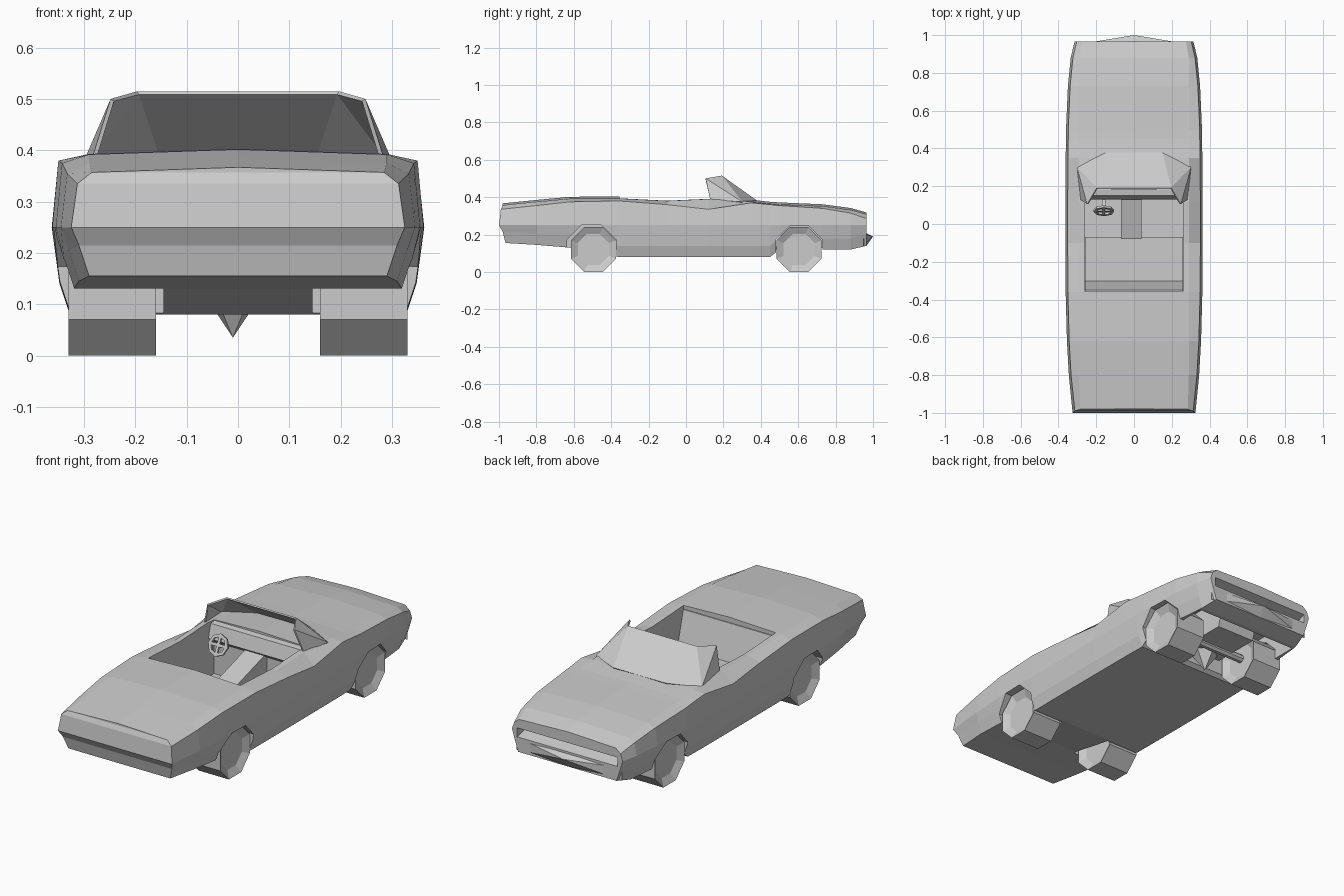
import bpy, bmesh, math
from mathutils import Matrix, Vector

cube = bpy.data.objects.get("Cube")
if cube:
    bpy.data.objects.remove(cube, do_unlink=True)

grey = bpy.data.materials.new("light_grey")
grey.use_nodes = True
grey.diffuse_color = (0.6, 0.6, 0.6, 1)
grey.node_tree.nodes["Principled BSDF"].inputs["Base Color"].default_value = (0.6, 0.6, 0.6, 1)


def finish(name, bm, closed=True):
    if closed:
        bmesh.ops.recalc_face_normals(bm, faces=bm.faces[:])
    mesh = bpy.data.meshes.new(name)
    bm.to_mesh(mesh)
    bm.free()
    mesh.materials.append(grey)
    obj = bpy.data.objects.new(name, mesh)
    bpy.context.scene.collection.objects.link(obj)
    return obj


def prism(name, profile, x0, x1):
    """Extrude a (y, z) profile across x."""
    bm = bmesh.new()
    a = [bm.verts.new((x0, y, z)) for y, z in profile]
    b = [bm.verts.new((x1, y, z)) for y, z in profile]
    bm.faces.new(a)
    bm.faces.new(b[::-1])
    n = len(a)
    for i in range(n):
        bm.faces.new((a[i], a[(i + 1) % n], b[(i + 1) % n], b[i]))
    return finish(name, bm)


def rect(y0, y1, z0, z1):
    return [(y0, z0), (y1, z0), (y1, z1), (y0, z1)]


def octagon(y, z, apothem):
    r = apothem / math.cos(math.pi / 8)
    angles = [math.pi / 8 + i * math.pi / 4 for i in range(8)]
    return [(y + r * math.cos(t), z + r * math.sin(t)) for t in angles]


def cut(target, cutter):
    mod = target.modifiers.new("cut", 'BOOLEAN')
    mod.operation = 'DIFFERENCE'
    mod.solver = 'EXACT'
    mod.object = cutter
    cutter.hide_render = True
    bpy.context.view_layer.update()
    bpy.context.view_layer.objects.active = target
    bpy.ops.object.modifier_apply(modifier=mod.name)
    bpy.data.objects.remove(cutter, do_unlink=True)


# Body shell: y, half width, underside, shoulder height, deck height
stations = [
    (-0.98, 0.325, 0.155, 0.335, 0.357),
    (-0.80, 0.345, 0.145, 0.355, 0.375),
    (-0.62, 0.355, 0.13, 0.375, 0.392),
    (-0.36, 0.362, 0.08, 0.38, 0.393),
    (-0.10, 0.363, 0.08, 0.36, 0.38),
    (0.12, 0.363, 0.08, 0.335, 0.39),
    (0.35, 0.362, 0.08, 0.37, 0.376),
    (0.45, 0.36, 0.08, 0.36, 0.365),
    (0.50, 0.36, 0.12, 0.355, 0.362),
    (0.73, 0.35, 0.12, 0.34, 0.352),
    (0.88, 0.335, 0.12, 0.315, 0.332),
    (0.965, 0.315, 0.14, 0.285, 0.308),
]
bm = bmesh.new()
rings = []
for k, (y, w, zb, zs, zt) in enumerate(stations):
    half = [(w - 0.035, zb), (w - 0.015, zb + 0.06), (w, 0.25),
            (w - 0.012, zs), (min(0.29, w - 0.04), zt)]
    bulge = [0.015, 0, -0.02, -0.01, 0] if k == 0 else [0] * 5
    right = [bm.verts.new((x, y + d, z)) for (x, z), d in zip(half, bulge)]
    left = [bm.verts.new((-x, y + d, z)) for (x, z), d in zip(half, bulge)]
    top = bm.verts.new((0, y, zt + 0.01))
    rings.append(right + [top] + left[::-1])
for a, b in zip(rings, rings[1:]):
    n = len(a)
    for i in range(n):
        bm.faces.new((a[i], a[(i + 1) % n], b[(i + 1) % n], b[i]))
for ring in (rings[0], rings[-1]):
    for i in range(4):
        bm.faces.new((ring[i], ring[i + 1], ring[9 - i], ring[10 - i]))
    bm.faces.new((ring[4], ring[5], ring[6]))
body = finish("body_shell", bm)

# Openings: cockpit, engine bay, grille slot and wheel arches
cut(body, prism("cockpit_cutter", rect(-0.355, 0.18, 0.11, 0.7), -0.262, 0.262))
cut(body, prism("bay_cutter", rect(0.47, 0.86, -0.1, 0.28), -0.295, 0.295))
cut(body, prism("grille_cutter", [(0.885, 0.235), (1.05, 0.29), (1.05, 0.195)], -0.285, 0.285))
for side in (-1, 1):
    for y, apothem in ((-0.505, 0.13), (0.605, 0.125)):
        cut(body, prism("arch_cutter", octagon(y, 0.12, apothem), side * 0.145, side * 0.5))

# Pointed front bumper
bm = bmesh.new()
rows = [[(-0.3, 0.95, z), (0, 0.95 + d, z), (0.3, 0.95, z)]
        for z, d in ((0.14, 0.015), (0.19, 0.05), (0.205, 0.02))]
for row in rows:
    for p in row:
        bm.verts.new(p)
bmesh.ops.convex_hull(bm, input=bm.verts[:])
finish("front_bumper", bm)

# Wheels with dished sides
for label, y, r in (("rear", -0.495, 0.12), ("front", 0.605, 0.12)):
    for side_name, side in (("left", -1), ("right", 1)):
        bm = bmesh.new()
        bmesh.ops.create_cone(bm, cap_ends=True, segments=8, radius1=r / math.cos(math.pi / 8),
                              radius2=r / math.cos(math.pi / 8), depth=0.17)
        bmesh.ops.rotate(bm, verts=bm.verts[:], matrix=Matrix.Rotation(math.pi / 8, 3, 'Z'))
        caps = [f for f in bm.faces if abs(f.normal.z) > 0.9]
        bmesh.ops.inset_individual(bm, faces=caps, thickness=0.04, depth=-0.02)
        bmesh.ops.rotate(bm, verts=bm.verts[:], matrix=Matrix.Rotation(math.pi / 2, 3, 'Y'))
        bmesh.ops.translate(bm, verts=bm.verts[:], vec=(side * 0.245, y, r))
        finish(label + "_wheel_" + side_name, bm)

# Running gear
prism("front_axle", octagon(0.605, 0.13, 0.02), -0.2, 0.2)
prism("engine_block", [(0.52, 0.13), (0.78, 0.13), (0.82, 0.285), (0.49, 0.285)], -0.11, 0.11)
bm = bmesh.new()
bmesh.ops.create_cone(bm, cap_ends=True, segments=5, radius1=0.0, radius2=0.07, depth=0.1)
bmesh.ops.translate(bm, verts=bm.verts[:], vec=(-0.01, 0.53, 0.085))
finish("engine_sump", bm)

# Interior
prism("bench_seat", rect(-0.33, -0.07, 0.105, 0.2), -0.26, 0.26)
prism("seat_back", [(-0.357, 0.19), (-0.30, 0.19), (-0.35, 0.375), (-0.357, 0.375)], -0.26, 0.26)
prism("centre_console", [(-0.08, 0.105), (0.185, 0.105), (0.185, 0.3), (-0.08, 0.22)], -0.07, 0.04)
prism("dashboard", [(0.13, 0.31), (0.185, 0.27), (0.185, 0.385), (0.15, 0.38)], -0.26, 0.26)

# Steering wheel on its column
tilt = Matrix.Translation((-0.16, 0.07, 0.325)) @ Matrix.Rotation(math.radians(65), 4, 'X')
bm = bmesh.new()
bmesh.ops.create_cone(bm, segments=8, radius1=0.055, radius2=0.055, depth=0.012)
inner = bmesh.ops.create_cone(bm, segments=8, radius1=0.04, radius2=0.04, depth=0.012)["verts"]
outer = [v for v in bm.verts if v not in inner]
loops = [sorted([v for v in group if v.co.z * s > 0], key=lambda v: math.atan2(v.co.y, v.co.x))
         for group in (outer, inner) for s in (1, -1)]
for a, b in ((loops[0], loops[2]), (loops[1], loops[3])):
    for i in range(8):
        bm.faces.new((a[i], a[(i + 1) % 8], b[(i + 1) % 8], b[i]))
for size in ((0.1, 0.014, 0.01), (0.014, 0.1, 0.01)):
    bmesh.ops.create_cube(bm, size=1, matrix=Matrix.Diagonal((*size, 1)))
bmesh.ops.create_cube(bm, size=1, matrix=Matrix.Translation((0, 0, -0.04)) @ Matrix.Diagonal((0.02, 0.02, 0.08, 1)))
bmesh.ops.transform(bm, matrix=tilt, verts=bm.verts[:])
finish("steering_wheel", bm)

# Wraparound windscreen
points = [(0.15, 0.375, 0.38), (0.30, 0.30, 0.372), (0.28, 0.13, 0.385),
          (0.245, 0.105, 0.498), (0.195, 0.19, 0.512)]
bm = bmesh.new()
right = [bm.verts.new(p) for p in points]
left = [bm.verts.new((-x, y, z)) for x, y, z in points]
bm.faces.new((right[0], right[4], left[4], left[0]))
for tri in ((0, 1, 4), (1, 3, 4), (1, 2, 3)):
    bm.faces.new([right[i] for i in tri])
    bm.faces.new([left[i] for i in reversed(tri)])
screen = finish("windscreen", bm)
solid = screen.modifiers.new("thickness", 'SOLIDIFY')
solid.thickness = 0.008
solid.offset = 0
